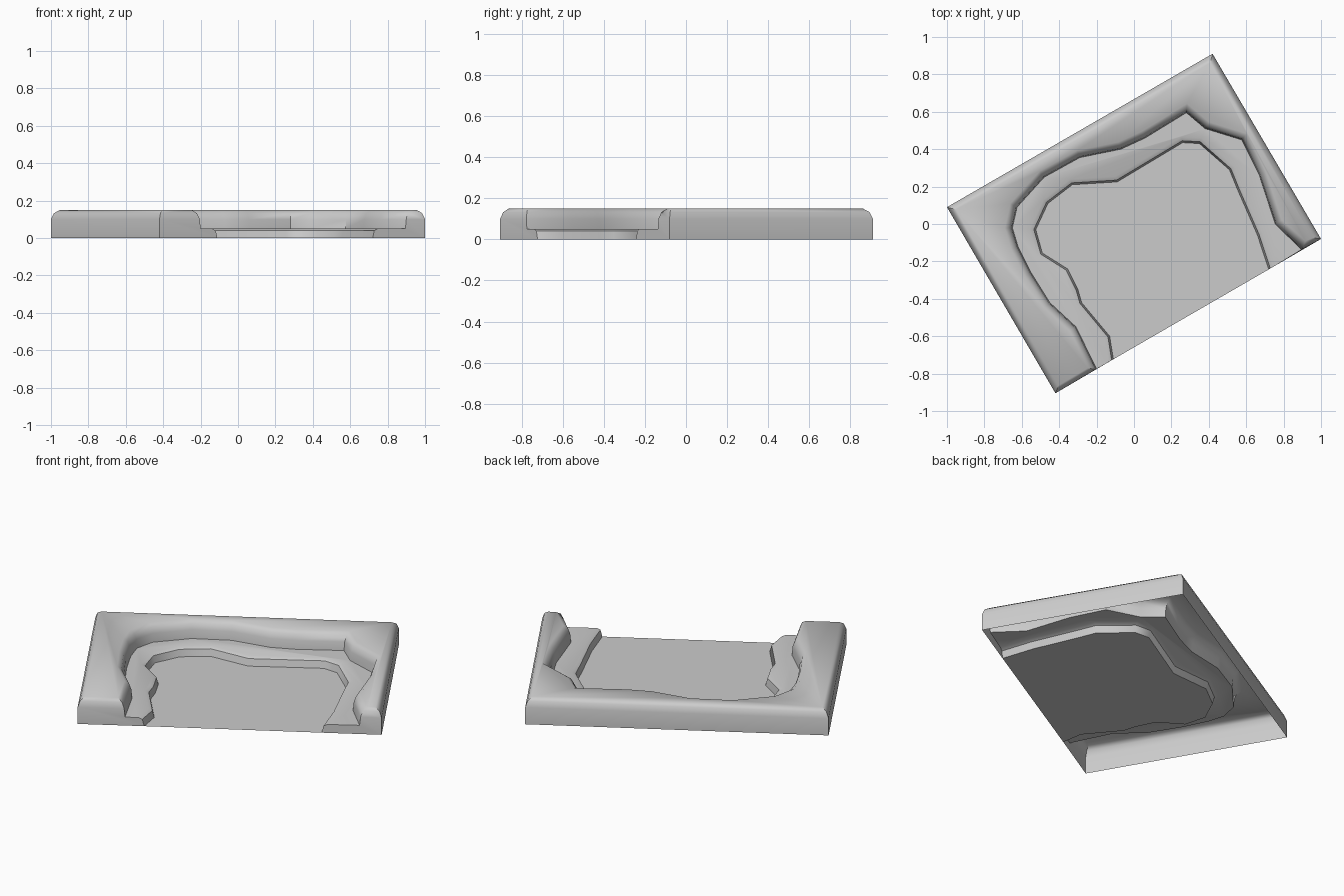
import bpy, bmesh
from mathutils import Vector

if "Cube" in bpy.data.objects:
    bpy.data.objects.remove(bpy.data.objects["Cube"])

# plan outlines, each running from the left front end round to the right front end
OUTER = [(-0.42, -0.905), (-1.0, 0.09), (0.42, 0.91), (1.0, -0.08)]
HIGH = [(-0.20, -0.775), (-0.31, -0.55), (-0.45, -0.42), (-0.55, -0.26), (-0.62, -0.12),
        (-0.65, -0.02), (-0.625, 0.09), (-0.48, 0.25), (-0.29, 0.355), (-0.07, 0.40),
        (0.06, 0.46), (0.28, 0.595), (0.38, 0.51), (0.575, 0.45), (0.67, 0.26),
        (0.755, 0.0), (0.895, -0.137)]
LOW = [(-0.11, -0.723), (-0.13, -0.60), (-0.28, -0.42), (-0.30, -0.35), (-0.355, -0.24),
       (-0.49, -0.155), (-0.525, -0.03), (-0.46, 0.11), (-0.33, 0.21), (-0.09, 0.225),
       (0.26, 0.435), (0.35, 0.43), (0.51, 0.29), (0.555, 0.18), (0.66, -0.06), (0.72, -0.243)]
FRONT = (Vector(OUTER[3]) - Vector(OUTER[0])).normalized()   # along the open edge
INWARD = Vector((-FRONT.y, FRONT.x))

bm = bmesh.new()


def ring(path, off, z, setback=0.0):
    """Offset a path to its left; its ends slide along the open front edge."""
    p = [Vector(q) for q in path]
    out = []
    for i, q in enumerate(p):
        normals = []
        for a, b in ((i - 1, i), (i, i + 1)):
            if a >= 0 and b < len(p):
                d = (p[b] - p[a]).normalized()
                normals.append(Vector((-d.y, d.x)))
        if len(normals) == 1:
            d = FRONT if FRONT.dot(normals[0]) > 0 else -FRONT
            q = q + d * off / max(d.dot(normals[0]), 0.5) + INWARD * setback
        else:
            m = (normals[0] + normals[1]).normalized()
            q = q + m * off / m.dot(normals[0])
        out.append(bm.verts.new((q.x, q.y, z)))
    return out


def skin(rings):
    for a, b in zip(rings, rings[1:]):
        for i in range(len(a) - 1):
            bm.faces.new((a[i], b[i], b[i + 1], a[i + 1]))


# raised rim: outer wall and inner wall share the same rounded height steps
STEPS = [(0.0, 0.10, 0.0), (0.012, 0.133, 0.010), (0.035, 0.15, 0.028)]
outer = [ring(OUTER, 0, 0)] + [ring(OUTER, -o, z, s) for o, z, s in STEPS]
inner = [ring(HIGH, 0, 0.05)] + [ring(HIGH, o + 0.005, z, s) for o, z, s in STEPS]
# low step down to the floor
low = [ring(LOW, 0.03, 0.05), ring(LOW, 0.01, 0.04), ring(LOW, 0, 0)]
for part in (outer, inner, low):
    skin(part)

# rim top, ledge and floor
bm.faces.new(outer[-1] + inner[-1][::-1])
bm.faces.new(inner[0] + low[0][::-1])
bm.faces.new(low[-1])

# front end caps with a rounded top edge
for e in (0, -1):
    bm.faces.new([outer[0][e], outer[1][e], inner[1][e], inner[0][e],
                  low[0][e], low[1][e], low[2][e]])
    for k in (1, 2):
        bm.faces.new((outer[k][e], outer[k + 1][e], inner[k + 1][e], inner[k][e]))

bmesh.ops.recalc_face_normals(bm, faces=bm.faces)
bm.normal_update()
floor = max(bm.faces, key=lambda f: f.calc_area())
if floor.normal.z < 0:
    bmesh.ops.reverse_faces(bm, faces=bm.faces)

mesh = bpy.data.meshes.new("sunken_floor_tile")
bm.to_mesh(mesh)
bm.free()
tile = bpy.data.objects.new("sunken_floor_tile", mesh)
bpy.context.collection.objects.link(tile)
bpy.context.view_layer.objects.active = tile
tile.select_set(True)
bpy.ops.object.shade_smooth_by_angle(angle=0.8)
